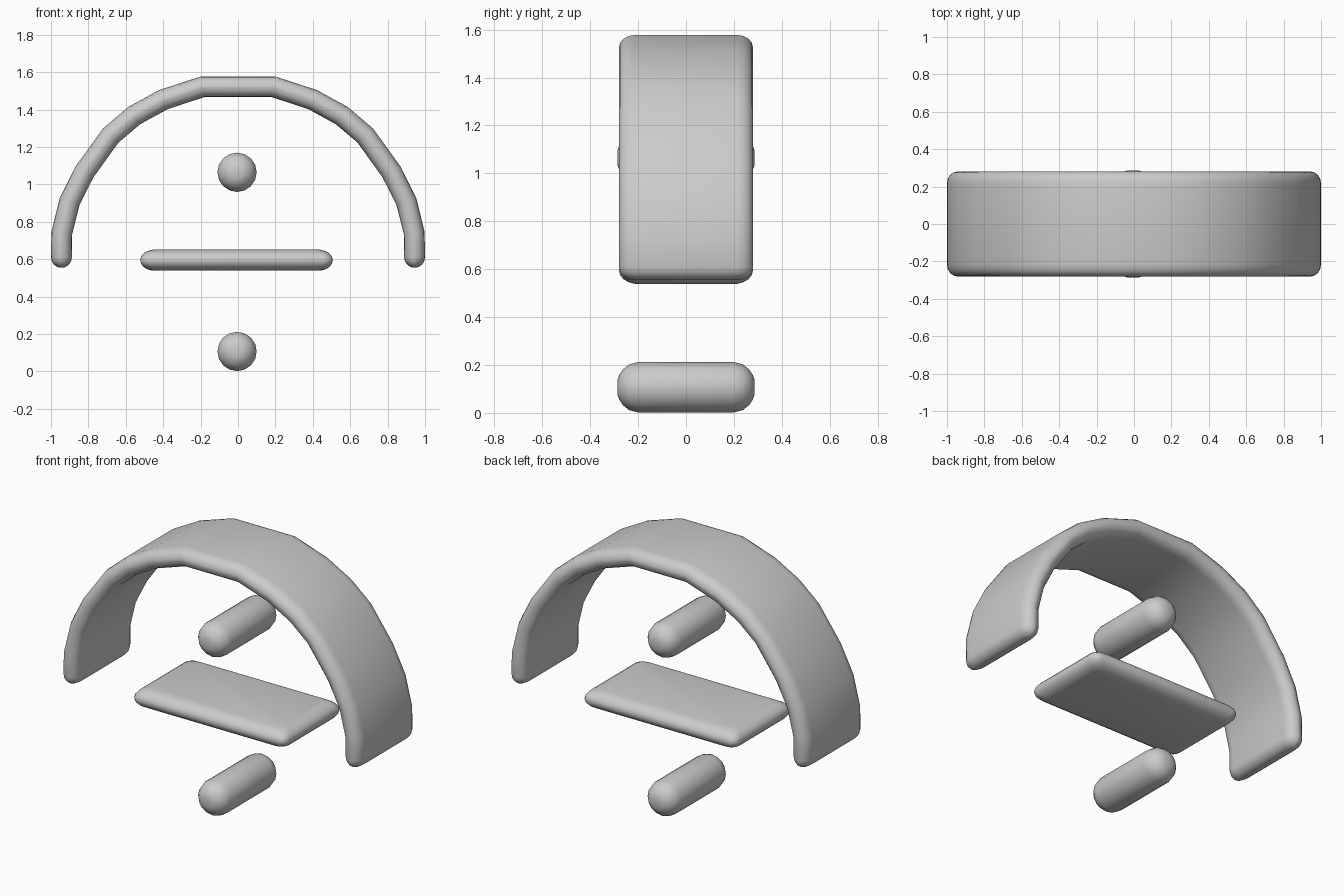
import bpy, bmesh, math
from mathutils import Vector

if "Cube" in bpy.data.objects:
    bpy.data.objects.remove(bpy.data.objects["Cube"])

grey = bpy.data.materials.new("plain grey")
grey.use_nodes = True
colour = (0.6, 0.6, 0.6, 1)
grey.diffuse_color = colour
grey.node_tree.nodes["Principled BSDF"].inputs["Base Color"].default_value = colour


def loft(name, rings):
    """Skin a list of equal-length rings and close both ends."""
    bm = bmesh.new()
    loops = [[bm.verts.new(p) for p in ring] for ring in rings]
    n = len(loops[0])
    for a, b in zip(loops, loops[1:]):
        for i in range(n):
            j = (i + 1) % n
            bm.faces.new((a[i], a[j], b[j], b[i]))
    bm.faces.new(loops[0])
    bm.faces.new(loops[-1])
    bmesh.ops.recalc_face_normals(bm, faces=bm.faces)
    mesh = bpy.data.meshes.new(name)
    bm.to_mesh(mesh)
    bm.free()
    mesh.materials.append(grey)
    obj = bpy.data.objects.new(name, mesh)
    bpy.context.collection.objects.link(obj)
    bpy.ops.object.select_all(action="DESELECT")
    obj.select_set(True)
    bpy.context.view_layer.objects.active = obj
    bpy.ops.object.shade_smooth_by_angle(angle=math.radians(50))
    return obj


def rounded_rect(half_u, half_v, ru, rv, steps=4):
    """Rectangle outline with elliptical corners."""
    pts = []
    for q, (su, sv) in enumerate(((1, 1), (-1, 1), (-1, -1), (1, -1))):
        for k in range(steps + 1):
            t = (q + k / steps) * math.pi / 2
            pts.append((su * (half_u - ru) + ru * math.cos(t),
                        sv * (half_v - rv) + rv * math.sin(t)))
    return pts


# Round bars with domed ends
def bar(name, z, radius=0.105, half=0.29, dome=0.09, sides=16):
    ends = [(half - dome + dome * math.sin(t), radius * math.cos(t))
            for t in (math.radians(a) for a in (0, 25, 45, 60, 72))]
    stations = [(-y, r) for y, r in reversed(ends)] + ends
    loft(name, [[Vector((r * math.cos(2 * math.pi * i / sides) - 0.005, y,
                         z + r * math.sin(2 * math.pi * i / sides)))
                 for i in range(sides)] for y, r in stations])


bar("lower_bar", 0.107)
bar("upper_bar", 1.065)

# Flat plate with soft rounded edges
rings = []
for angle in (-80, -60, -40, -20, 0, 20, 40, 60, 80):
    t = math.radians(angle)
    inset = 0.08 * (1 - math.cos(t))
    z = 0.595 + 0.057 * math.sin(t)
    rings.append([Vector((x - 0.008, y, z)) for x, y in
                  rounded_rect(0.515 - inset, 0.28 - inset, 0.05, 0.05)])
loft("plate", rings)

# Arch: centre line of one half, mirrored, swept with a soft-edged band
HALF_THICK, HALF_WIDTH = 0.056, 0.28
side = [(0.19, 1.522), (0.40, 1.453), (0.555, 1.368), (0.68, 1.262),
        (0.82, 1.068), (0.90, 0.91), (0.942, 0.74), (0.944, 0.61)]
path = [(x, z, 1.0) for x, z in side]
for angle in (25, 45, 62, 76):
    t = math.radians(angle)
    path.append((0.944, 0.61 - 0.055 * math.sin(t), math.cos(t)))
path = [(-x, z, s) for x, z, s in reversed(path)] + path

rings = []
for i, (x, z, s) in enumerate(path):
    here = Vector((x, 0, z))
    before, after = path[max(i - 1, 0)], path[min(i + 1, len(path) - 1)]
    d1 = (here - Vector((before[0], 0, before[1]))).normalized()
    d2 = (Vector((after[0], 0, after[1])) - here).normalized()
    along = (d1 + d2).normalized()
    normal = Vector((-along.z, 0, along.x))
    thick = HALF_THICK * s
    width = HALF_WIDTH - 0.06 * (1 - s)
    rings.append([here + normal * u + Vector((0, v, 0)) for u, v in
                  rounded_rect(thick, width, thick * 0.95, 0.065)])
loft("arch", rings)
